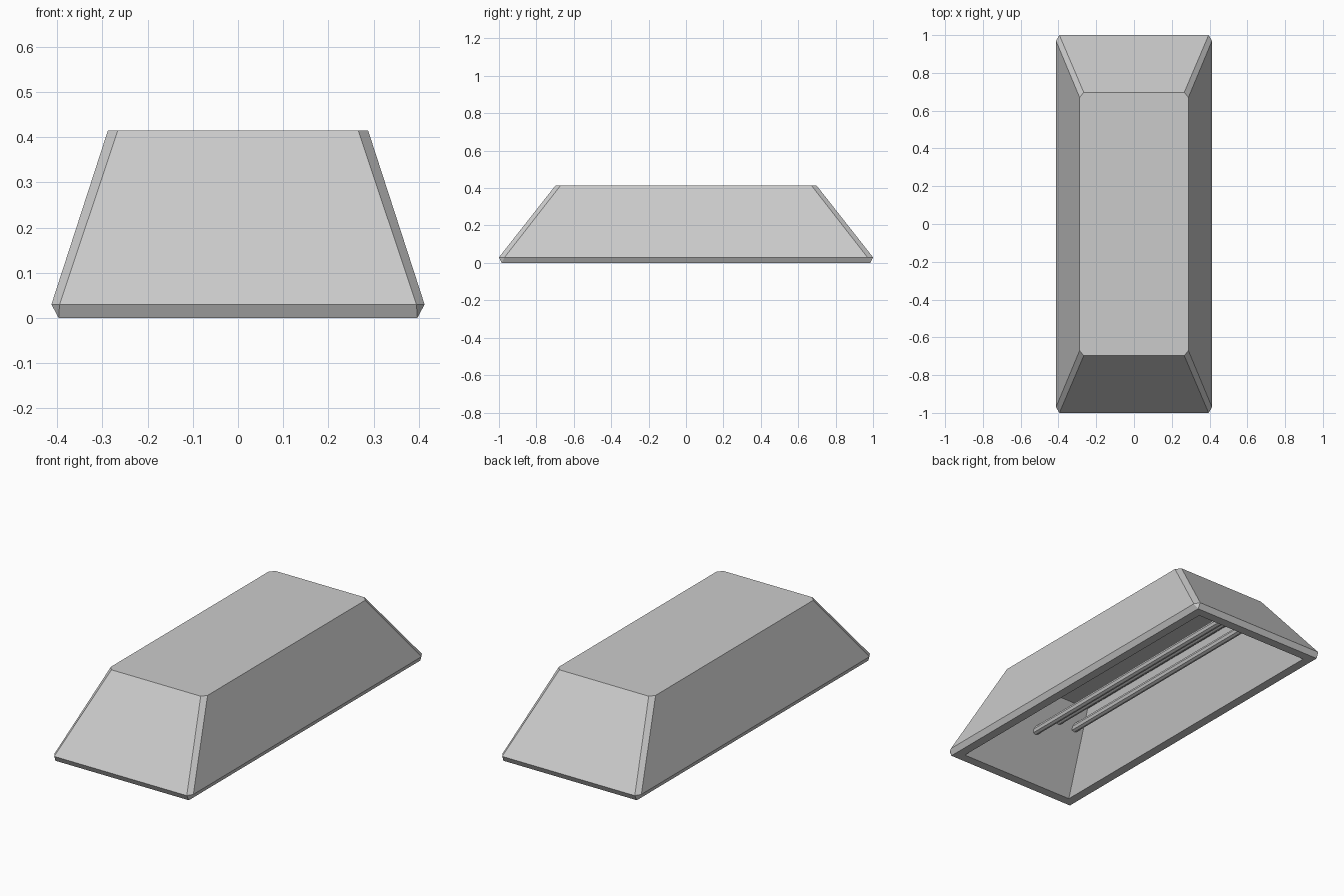
import bpy, bmesh, math

if "Cube" in bpy.data.objects:
    bpy.data.objects.remove(bpy.data.objects["Cube"])


def ring(bm, hx, hy, z, cx=0.0, cy=0.0):
    """Rectangle with cut corners, as eight vertices in order."""
    pts = []
    for sx, sy in ((1, 1), (-1, 1), (-1, -1), (1, -1)):
        pair = [(sx * hx, sy * (hy - cy), z), (sx * (hx - cx), sy * hy, z)]
        pts += pair if sx * sy > 0 else pair[::-1]
    return [bm.verts.new(p) for p in pts]


def add_object(name, bm):
    bmesh.ops.recalc_face_normals(bm, faces=bm.faces[:])
    mesh = bpy.data.meshes.new(name)
    bm.to_mesh(mesh)
    bm.free()
    ob = bpy.data.objects.new(name, mesh)
    bpy.context.collection.objects.link(ob)
    return ob


# Hollow housing: inner roof, inner rim, base, lip and outer roof
bm = bmesh.new()
rings = [
    ring(bm, 0.235, 0.65, 0.365),
    ring(bm, 0.348, 0.935, 0.0),
    ring(bm, 0.397, 0.985, 0.0),
    ring(bm, 0.413, 1.0, 0.03, 0.018, 0.03),
    ring(bm, 0.288, 0.697, 0.415, 0.022, 0.027),
]
for a, b in zip(rings, rings[1:]):
    for i in range(8):
        j = (i + 1) % 8
        bm.faces.new((a[i], a[j], b[j], b[i]))
bm.faces.new(rings[0])
bm.faces.new(rings[-1])
bmesh.ops.remove_doubles(bm, verts=bm.verts[:], dist=0.0005)
add_object("housing", bm)


# Rods running lengthwise inside, ending in the sloped end walls
def rod(name, x, z, radius=0.021, sides=8):
    half = 0.945 - 0.78 * z
    bm = bmesh.new()
    bmesh.ops.create_cone(bm, cap_ends=True, segments=sides,
                          radius1=radius, radius2=radius, depth=2 * half)
    ob = add_object(name, bm)
    ob.rotation_euler = (math.pi / 2, 0, 0)
    ob.location = (x, 0, z)


rod("rod_centre", 0, 0.205)
for side, s in (("left", -1), ("right", 1)):
    rod("rod_inner_" + side, s * 0.105, 0.278)
    rod("rod_outer_" + side, s * 0.213, 0.275)
